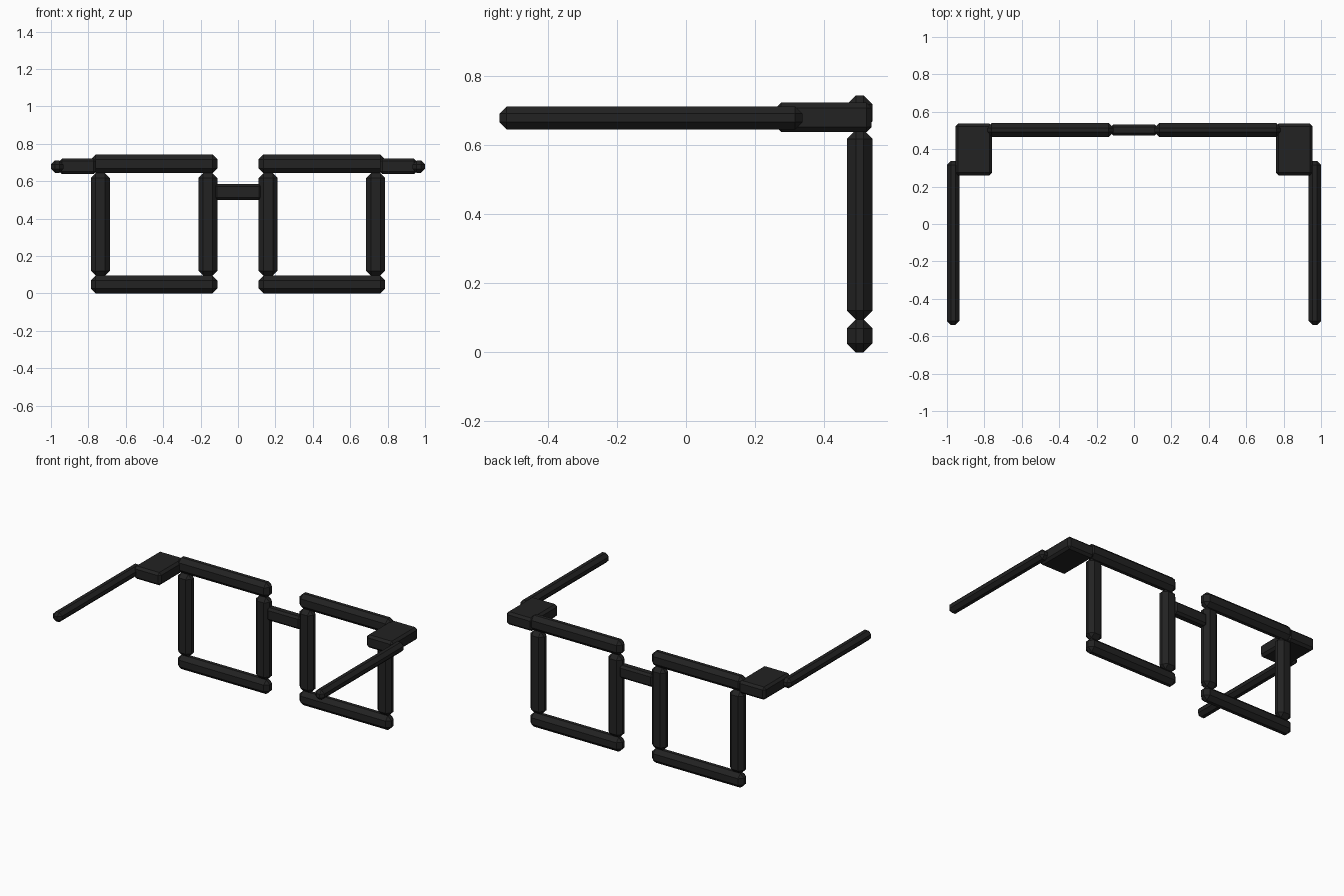
import bpy
import bmesh
from mathutils import Vector

if "Cube" in bpy.data.objects:
    bpy.data.objects.remove(bpy.data.objects["Cube"])

black = bpy.data.materials.new("matte black")
black.diffuse_color = (0.016, 0.016, 0.016, 1)
black.use_nodes = True
black.node_tree.nodes["Principled BSDF"].inputs["Base Color"].default_value = black.diffuse_color


def bar(name, x, y, z, chamfer):
    """Chamfered box spanning the given (min, max) ranges."""
    bm = bmesh.new()
    bmesh.ops.create_cube(bm, size=1)
    for v in bm.verts:
        v.co = Vector([(lo + hi) / 2 + c * (hi - lo)
                       for c, (lo, hi) in zip(v.co, (x, y, z))])
    bmesh.ops.bevel(bm, geom=bm.edges[:], offset=chamfer, segments=1,
                    affect='EDGES', clamp_overlap=True)
    bmesh.ops.recalc_face_normals(bm, faces=bm.faces[:])
    mesh = bpy.data.meshes.new(name)
    bm.to_mesh(mesh)
    bm.free()
    mesh.materials.append(black)
    obj = bpy.data.objects.new(name, mesh)
    bpy.context.collection.objects.link(obj)


RIM_Y = (0.465, 0.54)

for side, s in (("left", -1), ("right", 1)):
    def span(a, b):
        return tuple(sorted((s * a, s * b)))

    # Square lens rim made of four separate bars
    bar(side + "_rim_top", span(0.11, 0.787), RIM_Y, (0.643, 0.743), 0.026)
    bar(side + "_rim_bottom", span(0.11, 0.787), RIM_Y, (0.0, 0.095), 0.026)
    bar(side + "_rim_inner", span(0.11, 0.212), RIM_Y, (0.095, 0.643), 0.026)
    bar(side + "_rim_outer", span(0.685, 0.787), RIM_Y, (0.095, 0.643), 0.026)

    # Wide flat hinge block and the temple arm
    bar(side + "_hinge", span(0.758, 0.955), (0.26, 0.537), (0.637, 0.722), 0.015)
    bar(side + "_temple_arm", span(0.934, 1.0), (-0.54, 0.337), (0.645, 0.711), 0.021)

# Nose bridge
bar("bridge", (-0.125, 0.125), (0.472, 0.533), (0.5, 0.585), 0.014)
